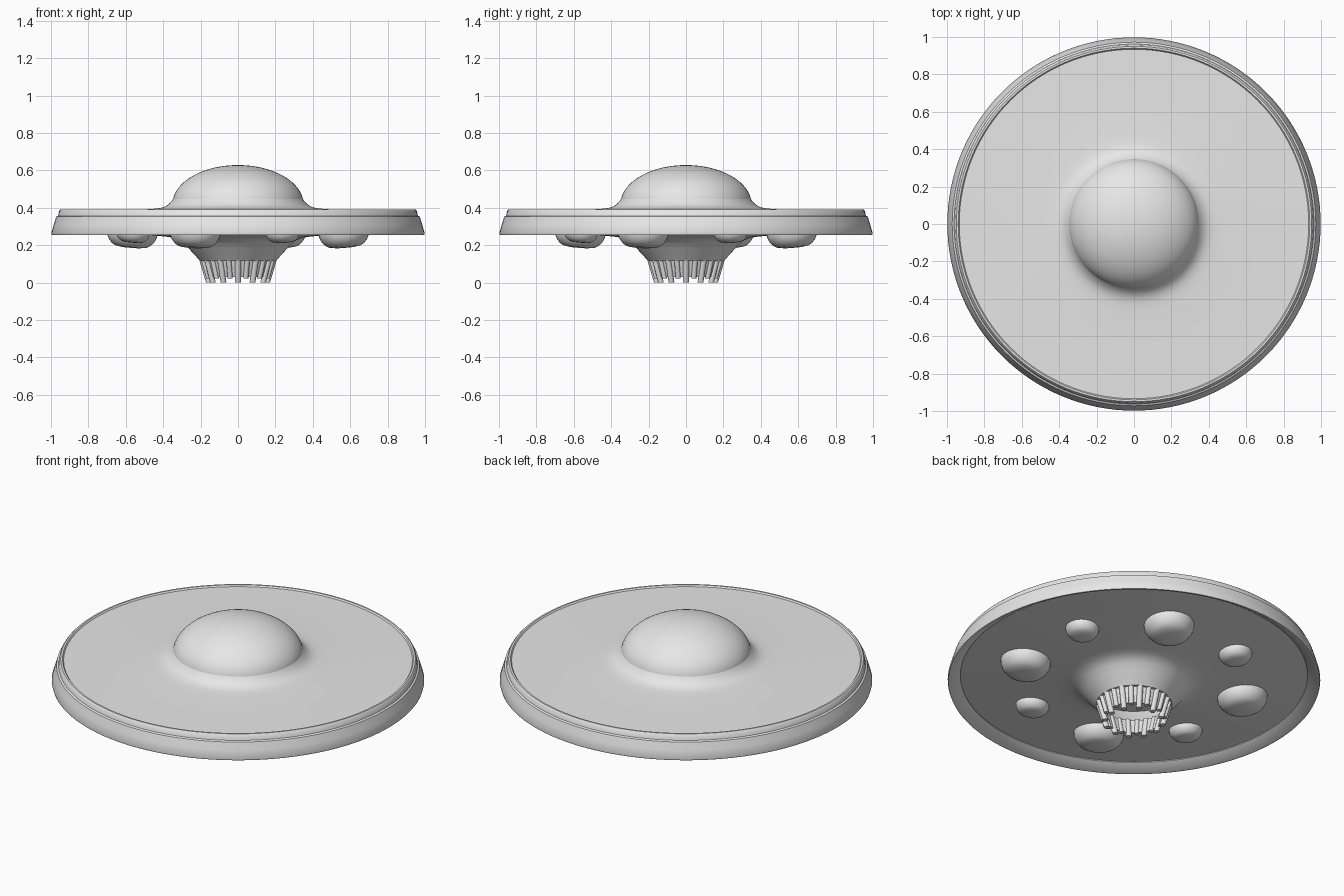
import bpy
from math import sin, cos, pi, radians
from mathutils import Vector

cube = bpy.data.objects.get("Cube")
if cube:
    bpy.data.objects.remove(cube)

grey = bpy.data.materials.new("light grey")
grey.use_nodes = True
grey.diffuse_color = (0.8, 0.8, 0.8, 1)
grey.node_tree.nodes["Principled BSDF"].inputs["Base Color"].default_value = (0.8, 0.8, 0.8, 1)


def finish(name, verts, faces, angle=35):
    mesh = bpy.data.meshes.new(name)
    mesh.from_pydata(verts, [], faces)
    mesh.materials.append(grey)
    obj = bpy.data.objects.new(name, mesh)
    bpy.context.collection.objects.link(obj)
    bpy.ops.object.select_all(action='DESELECT')
    obj.select_set(True)
    bpy.context.view_layer.objects.active = obj
    bpy.ops.object.mode_set(mode='EDIT')
    bpy.ops.mesh.select_all(action='SELECT')
    bpy.ops.mesh.remove_doubles(threshold=0.0001)
    bpy.ops.mesh.normals_make_consistent(inside=False)
    bpy.ops.object.mode_set(mode='OBJECT')
    bpy.ops.object.shade_smooth_by_angle(angle=radians(angle))
    return obj


def lathe(name, profile, steps=96, closed=False, angle=35):
    """Spin (radius, height) points around the z axis."""
    n = len(profile)
    verts = [(r * cos(2 * pi * s / steps), r * sin(2 * pi * s / steps), z)
             for s in range(steps) for r, z in profile]
    faces = []
    for s in range(steps):
        a, b = s * n, (s + 1) % steps * n
        for i in range(n if closed else n - 1):
            j = (i + 1) % n
            faces.append((a + i, b + i, b + j, a + j))
    return finish(name, verts, faces, angle)


def arc(radius, height, base, start, end, count):
    """Points along an ellipse centred on the axis, angles in degrees."""
    angles = [radians(start + (end - start) * i / count) for i in range(count + 1)]
    return [(radius * cos(a), base + height * sin(a)) for a in angles]


# Saucer rim with a raised lip
lathe("rim", [(0.93, 0.29), (0.985, 0.255), (0.995, 0.255), (0.998, 0.265), (0.985, 0.31),
              (0.972, 0.352), (0.962, 0.357), (0.957, 0.382), (0.95, 0.39), (0.94, 0.39),
              (0.934, 0.382), (0.934, 0.36)], steps=128, closed=True)

# Upper deck, flaring into the dome
lathe("upper_deck", [(0.936, 0.382), (0.7, 0.386), (0.48, 0.392), (0.43, 0.396), (0.4, 0.402),
                     (0.375, 0.415), (0.355, 0.435), (0.345, 0.45)])
lathe("dome", arc(0.35, 0.208, 0.42, 5, 90, 20))

# Underside, curving down into the hollow nozzle housing
lathe("underside", [(0.934, 0.295), (0.7, 0.275), (0.45, 0.252), (0.38, 0.245), (0.34, 0.238),
                    (0.31, 0.226), (0.285, 0.207), (0.26, 0.178), (0.23, 0.146), (0.203, 0.115),
                    (0.19, 0.115), (0.235, 0.17), (0.27, 0.225), (0, 0.25)])

# Nozzle sleeve behind the ring of bars
lathe("nozzle_sleeve", [(0.19, 0.12), (0.164, 0.03), (0.158, 0.03), (0.184, 0.12)],
      steps=48, closed=True)


# Ring of tapered round bars, long and short in turn
def bar_ring(name, count, offset, bottom, thickness):
    verts, faces, sides = [], [], 8
    for k in range(count):
        turn = 2 * pi * (k + offset) / count
        out = Vector((cos(turn), sin(turn), 0))
        side = Vector((-sin(turn), cos(turn), 0))
        first = len(verts)
        for z in (0.125, bottom):
            centre = out * (0.155 + 0.3 * z) + Vector((0, 0, z))
            for i in range(sides):
                a = 2 * pi * i / sides
                verts.append(centre + (out * cos(a) + side * sin(a)) * thickness)
        top = range(first, first + sides)
        faces += [(t, first + (t - first + 1) % sides,
                   first + sides + (t - first + 1) % sides, t + sides) for t in top]
        faces += [tuple(top), tuple(t + sides for t in top)]
    finish(name, verts, faces, 50)


bar_ring("long_nozzle_bars", 12, 0, 0.0, 0.016)
bar_ring("short_nozzle_bars", 12, 0.5, 0.022, 0.014)


# Landing pods: large and small flattened bulbs set around the underside
def pod(name, radius, depth, degrees):
    obj = lathe(name, [(radius, 0.03), (radius, 0)] +
                [(radius * r, -depth * d) for r, d in
                 ((0.98, 0.25), (0.9, 0.52), (0.78, 0.76), (0.62, 0.91), (0.35, 0.98), (0, 1))],
                steps=32, angle=60)
    a = radians(degrees)
    obj.location = (0.61 * cos(a), 0.61 * sin(a), 0.265)
    obj.rotation_euler = (0, radians(-5), a)


for k in range(4):
    pod(f"large_pod_{k + 1}", 0.135, 0.08, 90 * k - 22)
    pod(f"small_pod_{k + 1}", 0.09, 0.052, 90 * k + 23)
